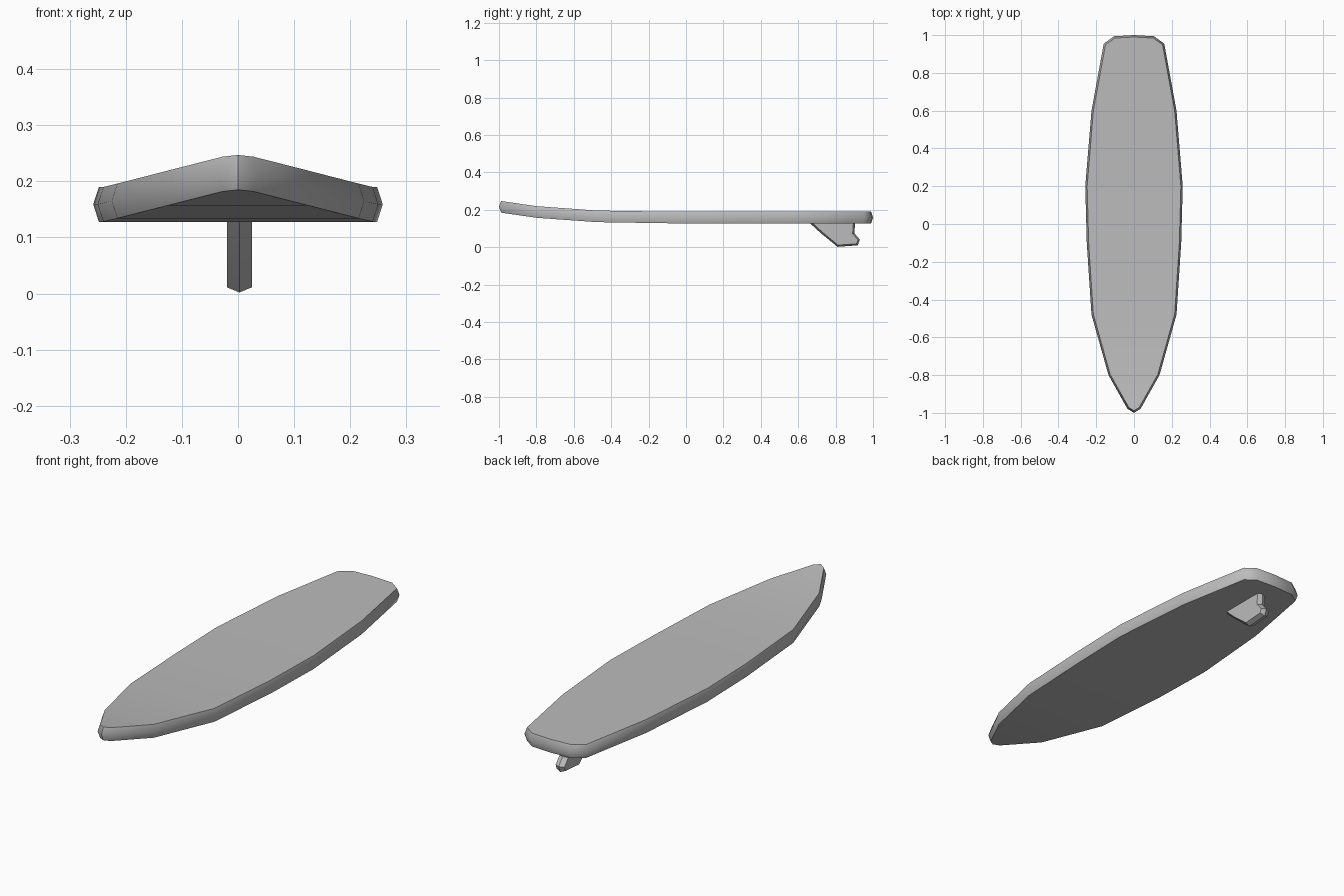
import bpy, bmesh, math
from mathutils import Vector

cube = bpy.data.objects.get("Cube")
if cube:
    bpy.data.objects.remove(cube)

grey = bpy.data.materials.new("light grey")
grey.use_nodes = True
colour = (0.5, 0.5, 0.5, 1)
grey.diffuse_color = colour
grey.node_tree.nodes["Principled BSDF"].inputs["Base Color"].default_value = colour


def inset(points, distance):
    """Move a closed 2D loop inward by a constant distance."""
    result = []
    for i, p in enumerate(points):
        a = (p - points[i - 1]).normalized()
        b = (points[(i + 1) % len(points)] - p).normalized()
        normal = (Vector((-a.y, a.x)) + Vector((-b.y, b.x))).normalized()
        result.append(p + normal * distance / max(normal.dot(Vector((-a.y, a.x))), 0.5))
    return result


def bridge(bm, lower, upper):
    n = len(lower)
    for i in range(n):
        j = (i + 1) % n
        bm.faces.new((lower[i], lower[j], upper[j], upper[i]))


def finish(bm, name, angle):
    bmesh.ops.recalc_face_normals(bm, faces=bm.faces)
    mesh = bpy.data.meshes.new(name)
    bm.to_mesh(mesh)
    bm.free()
    mesh.materials.append(grey)
    obj = bpy.data.objects.new(name, mesh)
    bpy.context.collection.objects.link(obj)
    bpy.ops.object.select_all(action="DESELECT")
    obj.select_set(True)
    bpy.context.view_layer.objects.active = obj
    bpy.ops.object.shade_smooth_by_angle(angle=math.radians(angle))


# Board: half outline as (x, y, rocker lift), mirrored into a closed loop
half = [(0, -1, .057), (.035, -.978, .054), (.135, -.8, .029), (.225, -.48, .006),
        (.25, -.1, 0), (.258, .2, 0), (.225, .6, 0), (.16, .955, 0),
        (.105, .994, 0), (0, 1, 0)]
loop = half + [(-x, y, lift) for x, y, lift in half[-2:0:-1]]
outline = [Vector((x, y)) for x, y, lift in loop]
inner = inset(outline, 0.01)
bm = bmesh.new()
rings = []
for ring, z in ((inner, .128), (outline, .159), (inner, .19)):
    rings.append([bm.verts.new((p.x, p.y, z + spec[2])) for p, spec in zip(ring, loop)])
bridge(bm, rings[0], rings[1])
bridge(bm, rings[1], rings[2])

# Deck and underside as strips across the board
n = len(loop)
last = len(half) - 1
for ring in (rings[0], rings[2]):
    for i in range(last):
        strip = [ring[i], ring[i + 1], ring[(n - i - 1) % n], ring[(n - i) % n]]
        bm.faces.new(list(dict.fromkeys(strip)))
finish(bm, "board", 50)

# Fin: side profile with a ridge along the middle of its edge
profile = [Vector(p) for p in ((.655, .135), (.72, .076), (.81, .002), (.918, .01),
                               (.93, .04), (.9, .075), (.905, .135))]
sides = inset(profile, 0.009)
for i in (0, -1):
    sides[i].y = .135
bm = bmesh.new()
rings = [[bm.verts.new((x, p.x, p.y)) for p in ring]
         for ring, x in ((sides, -.02), (profile, .0025), (sides, .025))]
bridge(bm, rings[0], rings[1])
bridge(bm, rings[1], rings[2])
bm.faces.new(rings[0])
bm.faces.new(rings[2])
finish(bm, "fin", 20)
